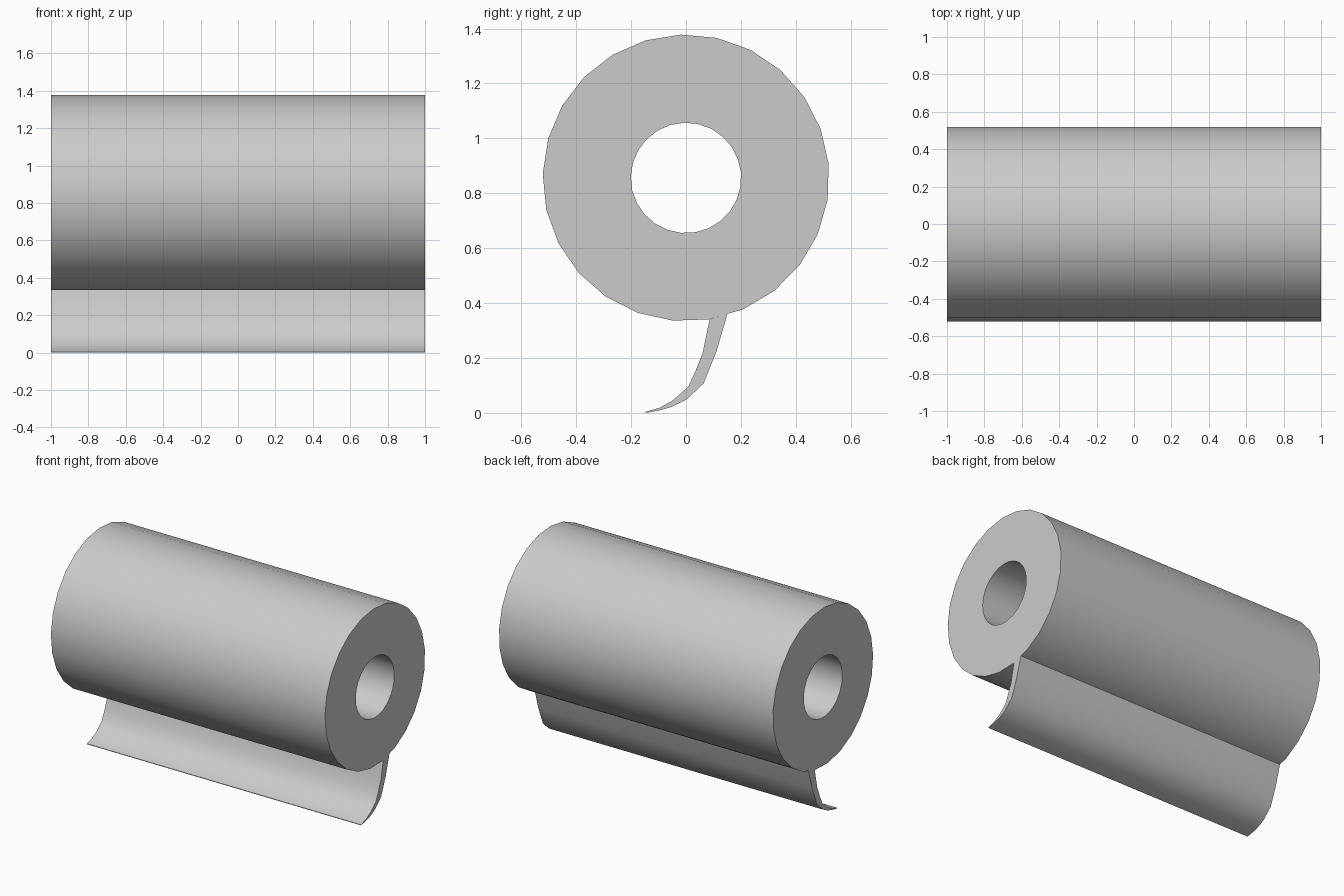
import bpy, bmesh
from math import cos, sin, radians, tau

if "Cube" in bpy.data.objects:
    bpy.data.objects.remove(bpy.data.objects["Cube"])

HALF = 1.0       # half length along x
CZ = 0.856       # roll axis height
SIDES = 25
START = radians(92)


def band(name, outer, inner, closed):
    """Sweep the strip between two matching (y, z) outlines along x."""
    bm = bmesh.new()
    rows = [[bm.verts.new((x, y, z)) for y, z in line]
            for line, x in ((outer, -HALF), (outer, HALF), (inner, HALF), (inner, -HALF))]
    n = len(outer)
    for i in range(n if closed else n - 1):
        j = (i + 1) % n
        for a in range(4):
            r, s = rows[a], rows[(a + 1) % 4]
            bm.faces.new((r[i], r[j], s[j], s[i]))
    if not closed:
        bm.faces.new([r[0] for r in rows])
        bm.faces.new([r[-1] for r in reversed(rows)])
    bmesh.ops.recalc_face_normals(bm, faces=bm.faces)
    mesh = bpy.data.meshes.new(name)
    bm.to_mesh(mesh)
    bm.free()
    obj = bpy.data.objects.new(name, mesh)
    bpy.context.collection.objects.link(obj)
    bpy.ops.object.select_all(action='DESELECT')
    obj.select_set(True)
    bpy.context.view_layer.objects.active = obj
    bpy.ops.object.shade_smooth_by_angle(angle=radians(35))
    return obj


def ring(radius):
    return [(radius * cos(START + tau * i / SIDES), CZ + radius * sin(START + tau * i / SIDES))
            for i in range(SIDES)]


# Wound roll with an open core
band("paper_roll", ring(0.522), ring(0.201), True)

# Loose sheet hanging below, tapering to a curled tip
sheet_outer = [(0.151, 0.361), (0.111, 0.224), (0.064, 0.107), (0.002, 0.049),
               (-0.049, 0.023), (-0.096, 0.009), (-0.147, 0.0)]
sheet_inner = [(0.086, 0.341), (0.060, 0.216), (0.035, 0.154), (0.009, 0.096),
               (-0.049, 0.045), (-0.096, 0.019), (-0.147, 0.004)]
band("loose_sheet", sheet_outer, sheet_inner, False)
